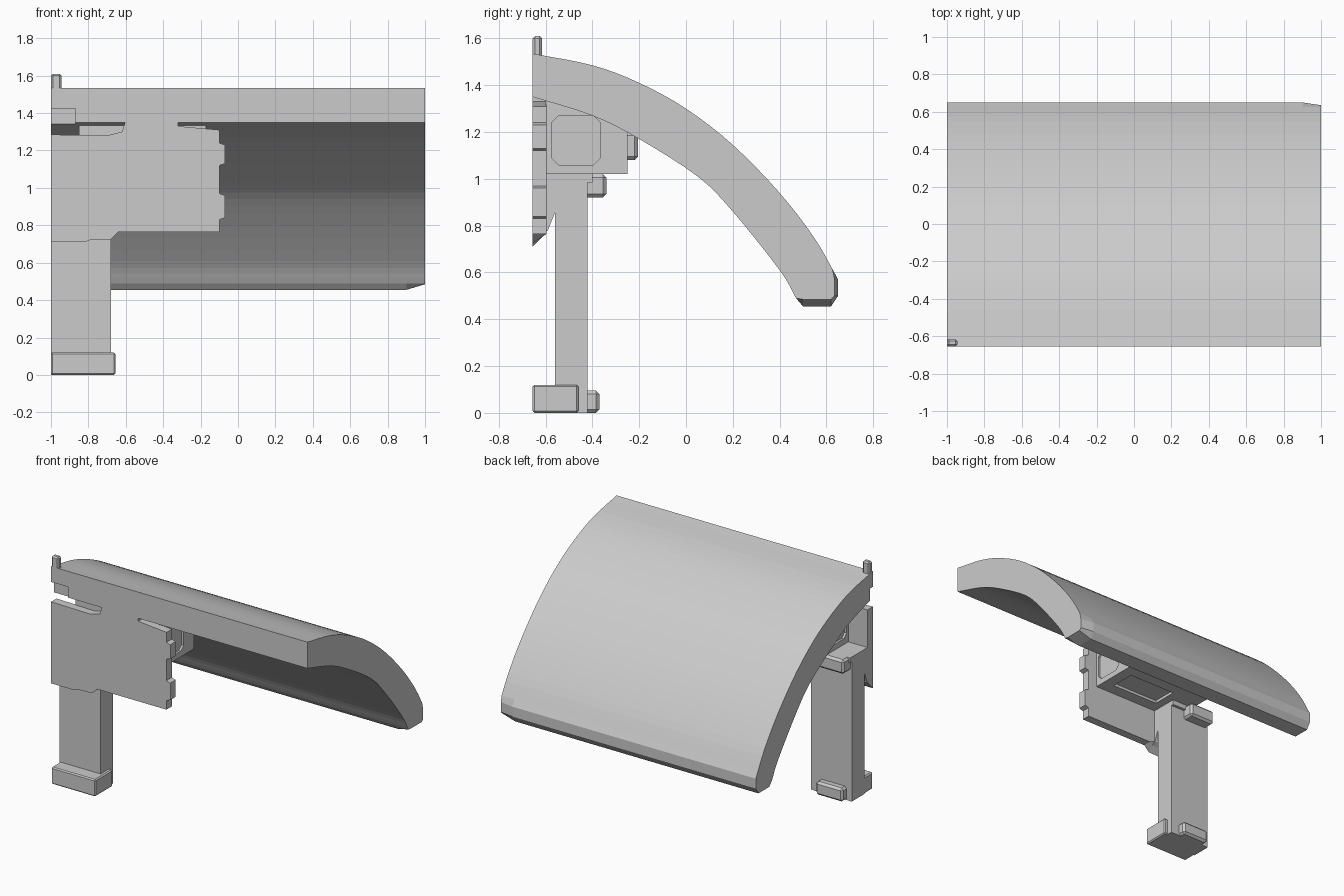
import bpy
import bmesh
from mathutils import Vector

if "Cube" in bpy.data.objects:
    bpy.data.objects.remove(bpy.data.objects["Cube"])

# Single plain grey
grey = bpy.data.materials.new("light_grey")
grey.use_nodes = True
grey.diffuse_color = (0.6, 0.6, 0.6, 1)
grey.node_tree.nodes["Principled BSDF"].inputs["Base Color"].default_value = (0.6, 0.6, 0.6, 1)


def loft(name, sections):
    """Closed solid through matching rings of points."""
    bm = bmesh.new()
    rings = [[bm.verts.new(p) for p in s] for s in sections]
    n = len(rings[0])
    for a, b in zip(rings, rings[1:]):
        for i in range(n):
            j = (i + 1) % n
            bm.faces.new((a[i], a[j], b[j], b[i]))
    bm.faces.new(rings[0])
    bm.faces.new(rings[-1])
    bmesh.ops.recalc_face_normals(bm, faces=bm.faces)
    mesh = bpy.data.meshes.new(name)
    bm.to_mesh(mesh)
    bm.free()
    mesh.materials.append(grey)
    obj = bpy.data.objects.new(name, mesh)
    bpy.context.collection.objects.link(obj)
    return obj


def along_x(name, profile, x0, x1):
    return loft(name, [[(x, y, z) for y, z in profile] for x in (x0, x1)])


def box(name, x, y, z, bevel=0):
    corners = [(y[0], z[0]), (y[1], z[0]), (y[1], z[1]), (y[0], z[1])]
    obj = along_x(name, corners, *x)
    if bevel:
        mod = obj.modifiers.new("bevel", 'BEVEL')
        mod.width, mod.segments = bevel, 1
    return obj


def cut(obj, cutter):
    """Subtract the cutter, then discard it."""
    cutter.hide_render = True
    mod = obj.modifiers.new("cut", 'BOOLEAN')
    mod.operation, mod.solver, mod.object = 'DIFFERENCE', 'EXACT', cutter
    bpy.context.view_layer.objects.active = obj
    bpy.ops.object.modifier_apply(modifier=mod.name)
    bpy.data.objects.remove(cutter)


def spline(points, steps=4):
    """Smooth curve through a few points."""
    p = [Vector(q) for q in points]
    p = [2 * p[0] - p[1]] + p + [2 * p[-1] - p[-2]]
    out = []
    for a, b, c, d in zip(p, p[1:], p[2:], p[3:]):
        for s in range(steps):
            t = s / steps
            out.append(0.5 * (2 * b + (c - a) * t + (2 * a - 5 * b + 4 * c - d) * t ** 2
                              + (3 * b - a - 3 * c + d) * t ** 3))
    return out + [p[-2]]


# Curved canopy with a clipped lower corner
outer = spline([(-.655, 1.535), (-.4, 1.485), (-.2, 1.41), (0, 1.3), (.2, 1.145),
                (.4, .94), (.55, .745), (.65, .57)])
tip = [Vector(q) for q in ((.65, .5), (.62, .455), (.5, .455))]
inner = spline([(.47, .49), (.4, .61), (.2, .86), (.05, 1.01), (-.2, 1.17),
                (-.4, 1.27), (-.655, 1.35)])
ring = outer + tip + inner
clipped = [(1, min(y, .635), max(z, .485)) for y, z in ring]
canopy = loft("curved_canopy", [[(x, y, z) for y, z in ring] for x in (-1, .9)] + [clipped])
cut(canopy, box("notch_cutter", (-1.1, -.87), (-.7, -.625), (1.3, 1.425)))
box("corner_post", (-1, -.945), (-.655, -.615), (1.5, 1.61), .01)

# Front plate with edge tabs, bridge to the canopy and a sloped lower lip
outline = [(-1, .71), (-.82, .71), (-.79, .722), (-.68, .725), (-.64, .765), (-.1, .765)]
for low, high in ((.83, .97), (1.12, 1.24)):
    outline += [(-.1, low), (-.07, low + .01), (-.07, high - .01), (-.1, high)]
outline += [(-.1, 1.31), (-.32, 1.33), (-.32, 1.36), (-.6, 1.36), (-.62, 1.3),
            (-.7, 1.28), (-1, 1.285)]
loft("front_plate", [[(x, -.655, z) for x, z in outline],
                     [(x, -.595, z + (.06 if z < .74 else 0)) for x, z in outline]])

# Housing behind the plate, with octagonal end recesses and an underside recess
housing = along_x("rear_housing", [(-.6, 1.02), (-.25, 1.02), (-.25, 1.2), (-.42, 1.29),
                                   (-.6, 1.335)], -.85, -.17)
c = .03
ly, hy, lz, hz = -.575, -.365, 1.06, 1.27
octagon = [(ly + c, lz), (hy - c, lz), (hy, lz + c), (hy, hz - c),
           (hy - c, hz), (ly + c, hz), (ly, hz - c), (ly, lz + c)]
for x0, x1 in ((-.9, -.835), (-.185, -.1)):
    cut(housing, along_x("recess_cutter", octagon, x0, x1))
cut(housing, box("recess_cutter", (-.62, -.25), (-.51, -.33), (1, 1.04)))
box("housing_lug", (-.66, -.5), (-.27, -.205), (1.08, 1.2), .015)

# Leg, gusset and foot
box("leg", (-1, -.68), (-.56, -.42), (0, 1.02))
along_x("leg_gusset", [(-.62, .76), (-.59, .78), (-.55, .88), (-.54, 1.02), (-.62, 1.02)],
        -1, -.68)
box("leg_top_collar", (-1, -.68), (-.6, -.4), (.985, 1.02))
box("leg_upper_lug", (-.99, -.79), (-.44, -.34), (.92, 1.02), .015)
box("foot", (-1, -.655), (-.655, -.46), (0, .12), .008)
box("foot_rear_lug", (-.96, -.75), (-.44, -.37), (0, .095), .015)
